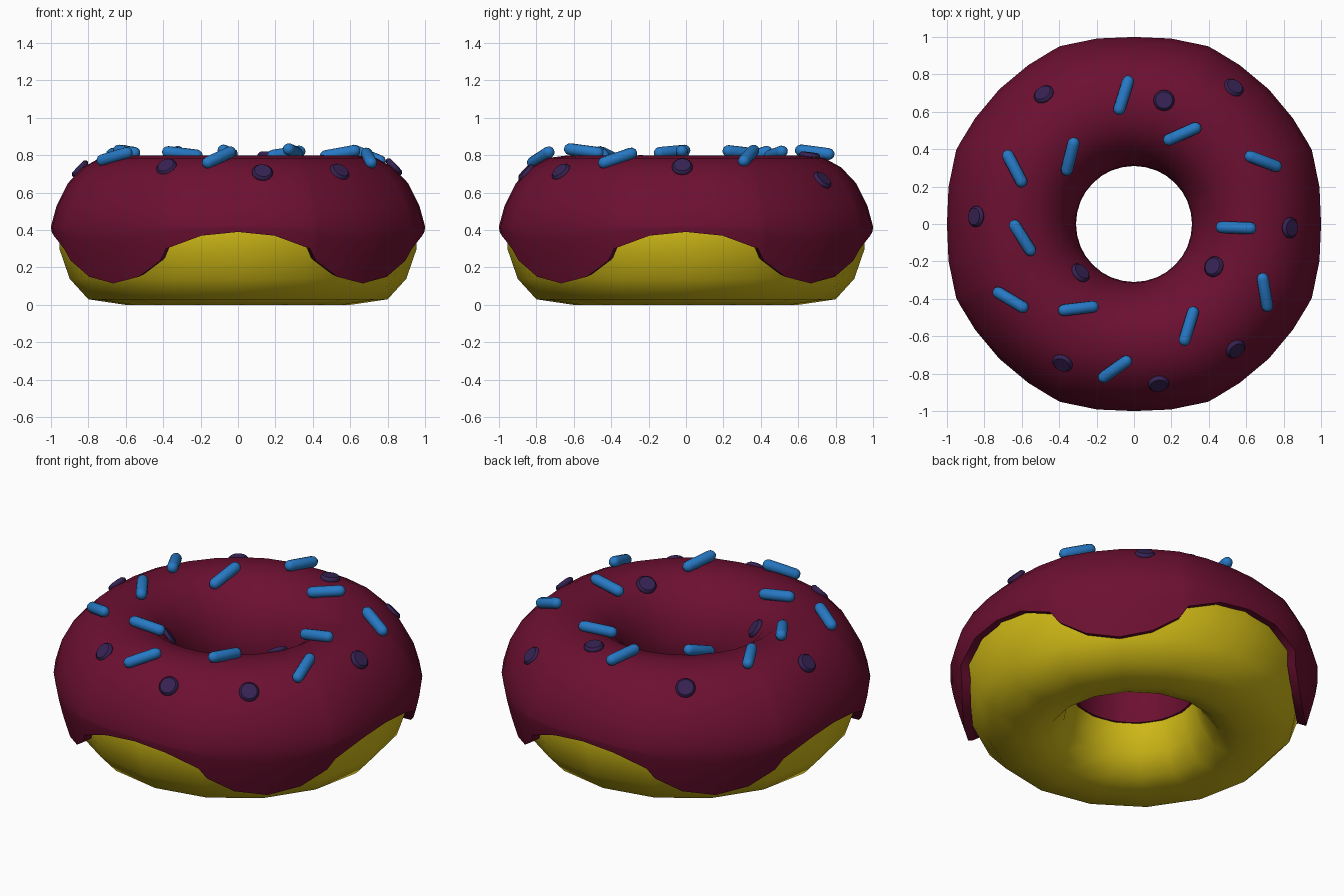
import bpy, bmesh
from math import sin, cos, radians, pi, hypot
from mathutils import Vector, Matrix

if "Cube" in bpy.data.objects:
    bpy.data.objects.remove(bpy.data.objects["Cube"])


def material(name, rgb):
    m = bpy.data.materials.new(name)
    m.use_nodes = True
    m.diffuse_color = (*rgb, 1)
    bsdf = m.node_tree.nodes["Principled BSDF"]
    bsdf.inputs["Base Color"].default_value = (*rgb, 1)
    bsdf.inputs["Roughness"].default_value = 0.6
    return m


golden = material("golden dough", (0.62, 0.48, 0.008))
berry = material("berry icing", (0.15, 0.005, 0.03))
blue = material("blue sprinkle", (0.02, 0.19, 0.55))
plum = material("plum chip", (0.037, 0.016, 0.085))


def loft(name, sections, mat, closed=False, thickness=0, matrix=Matrix()):
    """Skin a ring of matching cross-sections; closed joins each section's ends."""
    bm = bmesh.new()
    rings = [[bm.verts.new(p) for p in s] for s in sections]
    n = len(rings[0])
    for a, b in zip(rings, rings[1:] + rings[:1]):
        for i in range(n if closed else n - 1):
            j = (i + 1) % n
            bm.faces.new((a[i], b[i], b[j], a[j]))
    bmesh.ops.remove_doubles(bm, verts=bm.verts, dist=0.0001)
    bmesh.ops.recalc_face_normals(bm, faces=bm.faces)
    top = max(bm.faces, key=lambda f: f.calc_center_median().z)
    if top.normal.z < 0:
        bmesh.ops.reverse_faces(bm, faces=bm.faces)
    mesh = bpy.data.meshes.new(name)
    bm.to_mesh(mesh)
    bm.free()
    mesh.materials.append(mat)
    ob = bpy.data.objects.new(name, mesh)
    bpy.context.collection.objects.link(ob)
    ob.matrix_world = matrix
    bpy.ops.object.select_all(action="DESELECT")
    ob.select_set(True)
    bpy.context.view_layer.objects.active = ob
    if thickness:
        mod = ob.modifiers.new("thickness", "SOLIDIFY")
        mod.thickness, mod.offset = thickness, -1
        bpy.ops.object.modifier_apply(modifier=mod.name)
    bpy.ops.object.shade_smooth_by_angle(angle=radians(45))
    return ob


def lathe(name, profile, sides, mat, **options):
    turns = [2 * pi * k / sides for k in range(sides)]
    sections = [[(r * cos(t), r * sin(t), z) for r, z in profile] for t in turns]
    return loft(name, sections, mat, **options)


# Dough ring
dough_profile = [(.6, 0), (.8, .03), (.9, .14), (.955, .3), (.955, .45), (.88, .62),
                 (.75, .72), (.6, .74), (.45, .68), (.37, .55), (.35, .42),
                 (.35, .28), (.39, .14), (.47, .035)]
lathe("dough", dough_profile, 16, golden, closed=True)

# Icing with four drips: (degrees from the axis, lower edge height, widening)
icing_profile = [(.33, .3), (.31, .39), (.315, .5), (.355, .62), (.43, .72), (.52, .78),
                 (.63, .8), (.74, .785), (.83, .735), (.91, .65), (.97, .53), (1, .42)]
half_drip = [(0, .39, 1), (11.25, .37, 1.03), (22.5, .3, 1.08),
             (25, .235, 1.07), (33.75, .15, 1.055), (45, .115, 1.05)]
drip = half_drip + [(90 - a, z, w) for a, z, w in half_drip[-2:0:-1]]


def icing_section(angle, edge, widen):
    pts = list(icing_profile)
    for k in range(1, 5):
        z = .42 + (edge - .42) * k / 4
        pts.append((1 - .07 * ((.42 - z) / .3) ** 1.3, z))
    t = radians(angle)
    section = []
    for r, z in pts:
        if r > .63:
            r = .63 + (r - .63) * widen
        section.append((r * cos(t), r * sin(t), z))
    return section


loft("icing", [icing_section(q * 90 + a, z, w) for q in range(4) for a, z, w in drip],
     berry, thickness=.05)


def on_icing(x, y, lift, heading=0):
    """Matrix resting on the icing, local x along the heading, local z outward."""
    r = hypot(x, y)
    for (r0, z0), (r1, z1) in zip(icing_profile[1:], icing_profile[2:]):
        if r0 <= r <= r1:
            break
    z = z0 + (z1 - z0) * (r - r0) / (r1 - r0)
    slope = (z1 - z0) / (r1 - r0)
    normal = Vector((-slope * x / r, -slope * y / r, 1)).normalized()
    along = Vector((cos(heading), sin(heading), 0))
    along = (along - normal * along.dot(normal)).normalized()
    across = normal.cross(along)
    rot = Matrix((along, across, normal)).transposed().to_4x4()
    return Matrix.Translation(Vector((x, y, z)) + normal * lift) @ rot


# Rod sprinkles: x, y, heading in degrees
rods = [(-.055, .685, 73), (.26, .485, 25), (.68, .33, -13), (-.35, .37, 86),
        (-.635, .295, -62), (-.6, -.075, -57), (.55, -.02, -2), (-.65, -.4, -24),
        (-.3, -.455, 8), (.69, -.36, -73), (.295, -.55, 74), (-.1, -.765, 43)]
rod_radius, rod_half = .032, .078
cap = [(rod_radius * cos(a), rod_half + rod_radius * sin(a))
       for a in (0, pi / 6, pi / 3, pi / 2)]
rod_profile = [(r, -z) for r, z in reversed(cap)] + cap
for i, (x, y, deg) in enumerate(rods):
    lathe(f"rod_sprinkle_{i + 1}", rod_profile, 12, blue,
          matrix=on_icing(x, y, .024, radians(deg)) @ Matrix.Rotation(pi / 2, 4, "Y"))

# Round flat chips
chips = [(-.48, .69), (.16, .66), (.53, .725), (-.84, .04), (.83, -.02),
         (-.29, -.265), (.43, -.23), (.54, -.665), (-.38, -.74), (.13, -.85)]
chip_profile = [(0, -.016), (.045, -.016), (.056, -.005), (.056, .005), (.045, .016), (0, .016)]
for i, (x, y) in enumerate(chips):
    lathe(f"round_chip_{i + 1}", chip_profile, 16, plum, matrix=on_icing(x, y, .006))
